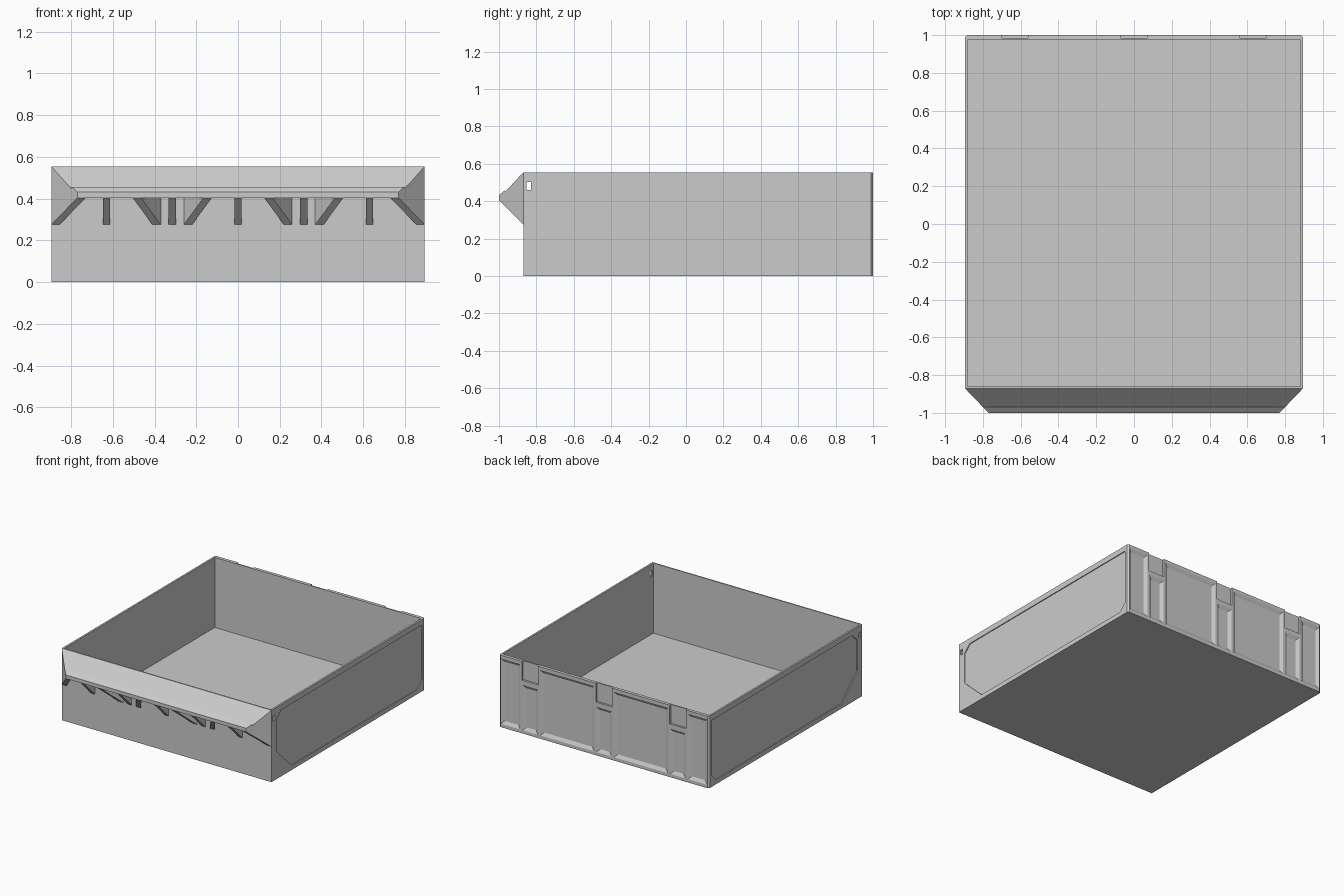
import bpy, bmesh

if "Cube" in bpy.data.objects:
    bpy.data.objects.remove(bpy.data.objects["Cube"])

W, YF, YB, H = 0.895, -0.87, 1.0, 0.555


def skin(name, rings):
    """Closed solid through a list of matching point rings."""
    bm = bmesh.new()
    vs = [[bm.verts.new(p) for p in r] for r in rings]
    n = len(rings[0])
    for a, b in zip(vs, vs[1:]):
        for i in range(n):
            j = (i + 1) % n
            bm.faces.new((a[i], a[j], b[j], b[i]))
    bm.faces.new(vs[0])
    bm.faces.new(vs[-1])
    bmesh.ops.recalc_face_normals(bm, faces=bm.faces)
    me = bpy.data.meshes.new(name)
    bm.to_mesh(me)
    bm.free()
    ob = bpy.data.objects.new(name, me)
    bpy.context.collection.objects.link(ob)
    return ob


def box(name, x0, x1, y0, y1, z0, z1):
    plan = [(x0, y0), (x1, y0), (x1, y1), (x0, y1)]
    return skin(name, [[(x, y, z) for x, y in plan] for z in (z0, z1)])


def cut(target, cutter):
    """Subtract the cutter, apply, and remove it."""
    cutter.hide_render = True
    m = target.modifiers.new("cut", 'BOOLEAN')
    m.operation, m.solver, m.object = 'DIFFERENCE', 'EXACT', cutter
    bpy.context.view_layer.objects.active = target
    bpy.ops.object.modifier_apply(modifier=m.name)
    bpy.data.objects.remove(cutter)


# Bin body with chamfered rear corners and an open cavity
c = 0.012
plan = [(-W, YF), (W, YF), (W, YB - c), (W - c, YB), (c - W, YB), (-W, YB - c)]
body = skin("bin_body", [[(x, y, z) for x, y in plan] for z in (0, H)])
cut(body, box("cavity", -0.881, 0.881, -0.86, 0.975, 0.014, 0.7))

# Recessed side panels and the small slot through both sides
side = [(-0.81, 0.215), (-0.81, 0.455), (-0.75, 0.512), (0.967, 0.512),
        (0.967, 0.09), (0.91, 0.035), (-0.62, 0.035)]
for s in (-1, 1):
    cut(body, skin("side_recess", [[(s * x, y, z) for y, z in side] for x in (W - 0.007, 1)]))
cut(body, box("slot", -1, 1, -0.852, -0.828, 0.46, 0.502))


# Bevelled recesses in the back wall
def back_recess(x0, x1, z0, z1):
    rings = []
    for y, d in ((1.007, -0.012), (0.986, 0.024)):
        rings.append([(x0 + d, y, z0 + d), (x1 - d, y, z0 + d),
                      (x1 - d, y, z1 - d), (x0 + d, y, z1 - d)])
    cut(body, skin("back_recess", rings))


for s in (-1, 1):
    for a, b in ((0.085, 0.545), (0.715, 0.88)):
        back_recess(min(s * a, s * b), max(s * a, s * b), 0.025, 0.53)
for x in (-0.63, 0, 0.63):
    back_recess(x - 0.065, x + 0.065, 0.025, 0.375)
    # Hanger notch at the top edge
    cut(body, box("notch", x - 0.07, x + 0.07, 0.985, 1.1, 0.41, 0.7))

# Sloped label plate / grip with a small retaining ridge
rings = []
for y, top, low in ((YF, H, 0.53), (-0.968, 0.449, 0.433),
                    (-0.972, 0.457, 0.43), (-1.0, 0.432, 0.404)):
    x = W + (y - YF) * -1 * -0.96
    rings.append([(-x, y, low), (x, y, low), (x, y, top), (-x, y, top)])
skin("label_plate", rings)


# Gussets under the plate: straight, slanted, and the closing ends
def gusset(name, wall_x, tip_x, width, top=0.54):
    prof = [(wall_x, YF, top), (tip_x, -0.999, 0.418),
            (tip_x, -0.999, 0.404), (wall_x, YF, 0.275)]
    skin(name, [[(x + d, y, z) for x, y, z in prof] for d in (-width / 2, width / 2)])


for i in range(-2, 3):
    gusset("straight_gusset", i * 0.315, i * 0.315, 0.034)
for s in (-1, 1):
    gusset("slanted_gusset", s * 0.39, s * 0.485, 0.04)
    gusset("slanted_gusset", s * 0.24, s * 0.145, 0.04)
    gusset("lip_end", s * 0.875, s * 0.75, 0.04, 0.552)
